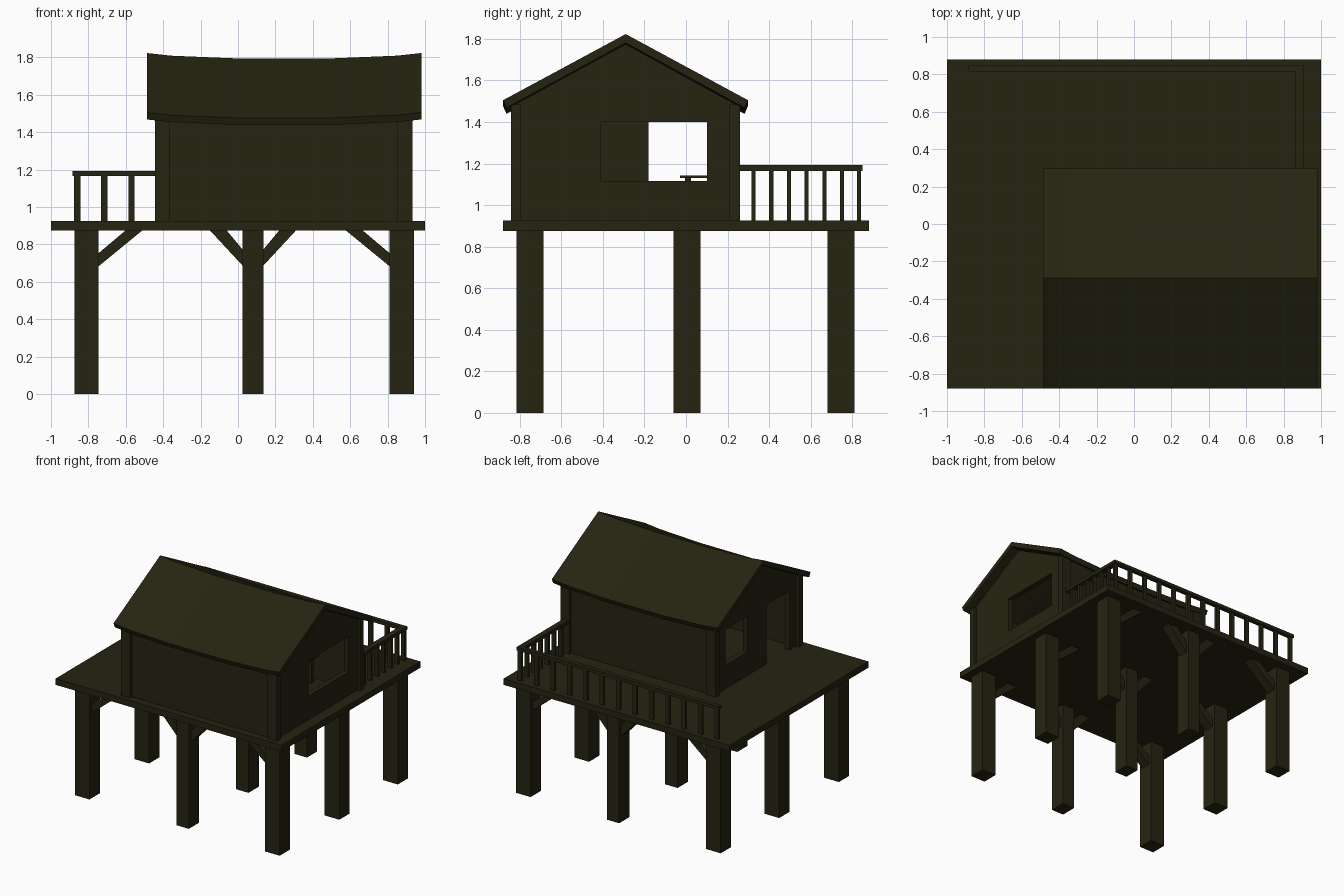
import bpy, bmesh, math
from mathutils import Vector

if "Cube" in bpy.data.objects:
    bpy.data.objects.remove(bpy.data.objects["Cube"])

wood = bpy.data.materials.new("dark_olive_wood")
wood.diffuse_color = (0.0190, 0.0175, 0.0056, 1)
wood.use_nodes = True
wood.node_tree.nodes["Principled BSDF"].inputs["Base Color"].default_value = wood.diffuse_color


def make(name, verts, faces):
    me = bpy.data.meshes.new(name)
    me.from_pydata(verts, [], faces)
    bm = bmesh.new()
    bm.from_mesh(me)
    bmesh.ops.recalc_face_normals(bm, faces=bm.faces)
    bm.to_mesh(me)
    bm.free()
    me.materials.append(wood)
    ob = bpy.data.objects.new(name, me)
    bpy.context.collection.objects.link(ob)
    return ob


def loft(name, rings):
    """Closed solid through a list of equal-sized rings."""
    n = len(rings[0])
    verts = [p for r in rings for p in r]
    faces = [tuple(range(n)), tuple(range(len(verts) - n, len(verts)))]
    for k in range(len(rings) - 1):
        for i in range(n):
            j = (i + 1) % n
            faces.append((k*n + i, k*n + j, (k+1)*n + j, (k+1)*n + i))
    return make(name, verts, faces)


def box(name, x0, x1, y0, y1, z0, z1):
    return loft(name, [[(x0, y0, z), (x1, y0, z), (x1, y1, z), (x0, y1, z)]
                       for z in (z0, z1)])


def cut(ob, cutter):
    mod = ob.modifiers.new("cut", 'BOOLEAN')
    mod.object, mod.operation, mod.solver = cutter, 'DIFFERENCE', 'EXACT'
    bpy.context.view_layer.objects.active = ob
    bpy.ops.object.modifier_apply(modifier=mod.name)
    bpy.data.objects.remove(cutter)


# Deck
DECK0, DECK = 0.875, 0.925
box("deck", -1, 1, -0.88, 0.88, DECK0, DECK)

# Nine stilts with diagonal braces along x
cols = [(-0.875, -0.745, (1,)), (0.025, 0.135, (-1, 1)), (0.81, 0.94, (-1,))]
for yc in (-0.75, 0.005, 0.745):
    for x0, x1, sides in cols:
        box("stilt", x0, x1, yc - 0.065, yc + 0.065, 0, DECK0)
        for s in sides:
            px = x1 if s > 0 else x0
            mid = len(sides) == 2
            reach = 0.18 if mid else 0.24
            prof = [(px - s*0.01, 0.675), (px + s*reach, DECK0 + 0.005),
                    (px + s*(reach - 0.09), DECK0 + 0.005),
                    (px - s*0.01, 0.76 if mid else 0.745)]
            loft("brace", [[(x, yc + d, z) for x, z in prof] for d in (-0.04, 0.04)])

# House shell: gabled prism, hollowed, with window and door openings
def prism(name, x0, x1, y0, y1, zb, ze, zp):
    prof = [(y0, zb), (y1, zb), (y1, ze), (-0.29, zp), (y0, ze)]
    return loft(name, [[(x, y, z) for y, z in prof] for x in (x0, x1)])


walls = prism("house_walls", -0.42, 0.91, -0.82, 0.24, DECK, 1.485, 1.775)
cut(walls, prism("hollow", -0.38, 0.87, -0.78, 0.20, 0.8, 1.70, 1.95))
cut(walls, box("window_hole", 0.8, 1.0, -0.41, 0.10, 1.115, 1.40))
cut(walls, box("small_window_hole", -0.5, -0.3, -0.18, 0.10, 1.115, 1.40))
cut(walls, box("door_hole", -0.5, -0.3, -0.71, -0.42, 0.9, 1.40))

# Corner posts
for x0, x1 in ((-0.445, -0.365), (0.85, 0.932)):
    for y0, y1 in ((-0.842, -0.793), (0.21, 0.26)):
        box("corner_post", x0, x1, y0, y1, DECK, 1.485)

# Sagging roof
roof_prof = [(-0.88, 1.505), (-0.29, 1.823), (0.298, 1.505),
             (0.282, 1.468), (-0.29, 1.781), (-0.864, 1.468)]
sag = [(-0.487, 0), (-0.36, -0.014), (0.0, -0.029), (0.49, -0.029),
       (0.85, -0.014), (0.98, 0)]
loft("roof", [[(x, y, z + dz) for y, z in roof_prof] for x, dz in sag])

# Railings
box("back_rail", -0.885, 0.905, 0.815, 0.85, 1.165, 1.192)
box("side_rail", 0.86, 0.905, 0.25, 0.82, 1.165, 1.192)
for i in range(13):
    x = -0.86 + 0.1453 * i
    box("back_baluster", x - 0.017, x + 0.017, 0.822, 0.843, DECK, 1.17)
for i in range(6):
    y = 0.325 + 0.0852 * i
    box("side_baluster", 0.866, 0.899, y - 0.01, y + 0.01, DECK, 1.17)

# Table inside the house
box("table_top", 0.25, 0.60, -0.03, 0.17, 1.13, 1.142)
for x in (0.28, 0.54):
    for y in (-0.005, 0.115):
        box("table_leg", x, x + 0.03, y, y + 0.03, DECK, 1.13)
